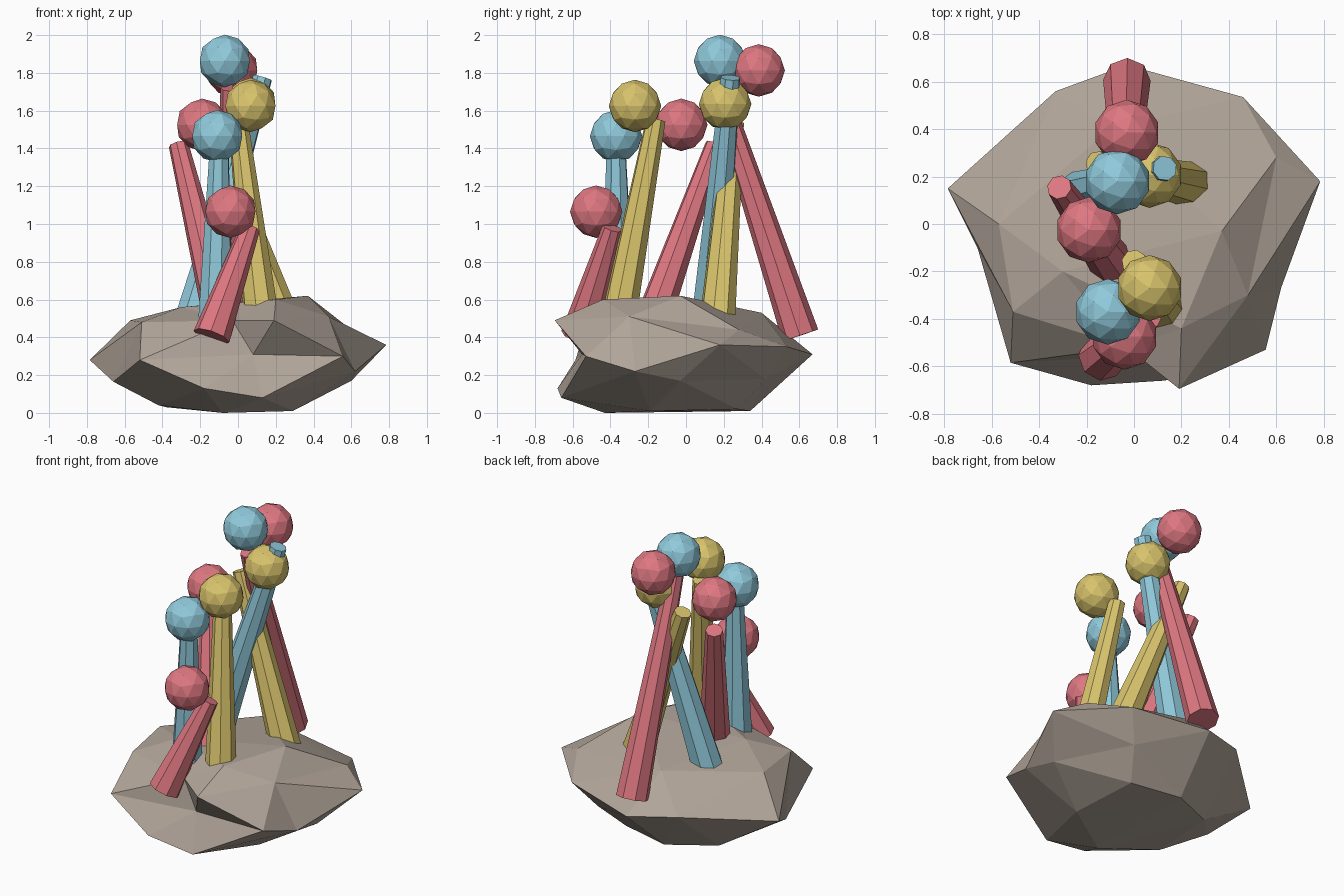
import bpy
import bmesh
from mathutils import Vector

if "Cube" in bpy.data.objects:
    bpy.data.objects.remove(bpy.data.objects["Cube"], do_unlink=True)


def make_material(name, colour):
    mat = bpy.data.materials.new(name)
    mat.use_nodes = True
    mat.diffuse_color = (*colour, 1)
    mat.node_tree.nodes["Principled BSDF"].inputs["Base Color"].default_value = (*colour, 1)
    return mat


def make_object(name, bm, material):
    bmesh.ops.recalc_face_normals(bm, faces=bm.faces)
    mesh = bpy.data.meshes.new(name)
    bm.to_mesh(mesh)
    bm.free()
    mesh.materials.append(material)
    obj = bpy.data.objects.new(name, mesh)
    bpy.context.collection.objects.link(obj)
    return obj


def make_stalk(name, base, tip, material, base_radius=0.1, tip_radius=0.053):
    # Tapered eight-sided column running from base to tip
    base, tip = Vector(base), Vector(tip)
    axis = tip - base
    bm = bmesh.new()
    bmesh.ops.create_cone(bm, cap_ends=True, segments=8, radius1=base_radius,
                          radius2=tip_radius, depth=axis.length)
    obj = make_object(name, bm, material)
    obj.rotation_mode = "QUATERNION"
    obj.rotation_quaternion = axis.to_track_quat("Z", "Y")
    obj.location = (base + tip) / 2
    return obj


def make_ball(name, centre, material, radius=0.139):
    # Faceted ball
    bm = bmesh.new()
    bmesh.ops.create_icosphere(bm, subdivisions=2, radius=radius)
    obj = make_object(name, bm, material)
    obj.location = centre
    return obj


def make_rock(name, corners, material):
    # Corners are joined by the hull of their directions, so dents survive
    centre = Vector((0, 0, 0.3))
    bm = bmesh.new()
    placed = []
    for corner in corners:
        offset = Vector(corner) - centre
        offset.z *= 2
        placed.append((bm.verts.new(offset.normalized()), corner))
    bmesh.ops.convex_hull(bm, input=bm.verts[:])
    for vert, corner in placed:
        vert.co = corner
    return make_object(name, bm, material)


rock_grey = make_material("rock_grey", (0.44, 0.375, 0.32))
red = make_material("coral_red", (0.73, 0.185, 0.22))
blue = make_material("sky_blue", (0.28, 0.59, 0.71))
yellow = make_material("mustard_yellow", (0.69, 0.55, 0.15))

# Rock base: crown, rim and underside corners
crown = [(0.37, -0.03, 0.62), (0.2, -0.44, 0.6), (-0.3, -0.2, 0.56),
         (-0.1, 0.4, 0.53), (0.48, -0.3, 0.51), (0.6, 0.28, 0.44),
         (-0.57, 0, 0.49), (-0.51, -0.37, 0.48), (-0.03, -0.52, 0.49)]
rim = [(0.785, 0.18, 0.36), (0.46, 0.535, 0.35), (-0.03, 0.67, 0.31),
       (-0.33, 0.56, 0.34), (-0.785, 0.15, 0.28), (-0.52, -0.585, 0.28),
       (0.08, -0.55, 0.31), (0.19, -0.695, 0.49), (0.555, -0.53, 0.3)]
underside = [(-0.66, -0.1, 0.165), (-0.18, -0.68, 0.13), (0.13, -0.66, 0.08),
             (0.62, -0.27, 0.22), (0.6, -0.03, 0.17), (0.35, 0.42, 0.18),
             (-0.42, -0.26, 0.04), (-0.38, 0.2, 0.03), (-0.08, -0.43, 0),
             (0.29, -0.19, 0.01), (0.25, 0.27, 0.02), (-0.08, 0.34, 0.01)]
make_rock("rock_base", crown + rim + underside, rock_grey)

# Stalks: name, material, base, tip, and the ball floating by the tip
stalks = [
    ("front_low", red, (-0.14, -0.565, 0.405), (0.065, -0.39, 0.98), (-0.04, -0.475, 1.065)),
    ("front_middle", blue, (-0.12, -0.36, 0.42), (-0.1, -0.37, 1.4), (-0.11, -0.37, 1.465)),
    ("front_tall", yellow, (0.135, -0.375, 0.4), (0, -0.16, 1.55), (0.066, -0.27, 1.625)),
    ("centre", red, (-0.07, -0.2, 0.42), (-0.315, 0.155, 1.42), (-0.19, -0.025, 1.525)),
    ("back_tall", blue, (-0.25, 0.12, 0.46), (0.13, 0.235, 1.775), (-0.07, 0.18, 1.863)),
    ("back_middle", yellow, (0.26, 0.16, 0.42), (-0.155, 0.255, 1.535), (0.065, 0.207, 1.635)),
    ("back_outer", red, (-0.03, 0.605, 0.41), (-0.04, 0.17, 1.72), (-0.03, 0.385, 1.813)),
]
for name, material, base, tip, ball in stalks:
    make_stalk(name + "_stalk", base, tip, material)
    make_ball(name + "_ball", ball, material)
